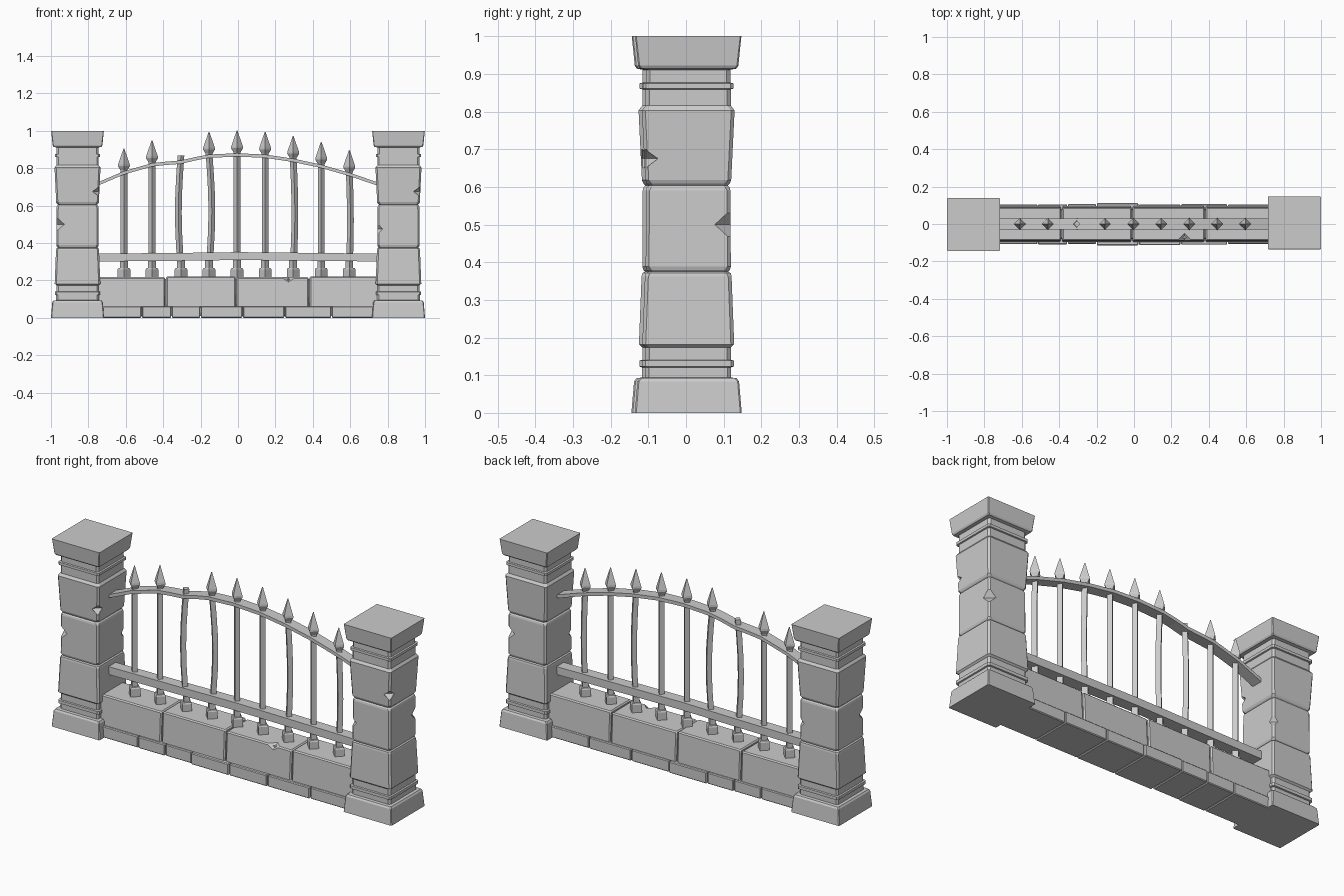
import bpy, bmesh, math, random
from mathutils import Vector

if "Cube" in bpy.data.objects:
    bpy.data.objects.remove(bpy.data.objects["Cube"])

random.seed(4)


def loft(name, rings):
    """Skin a stack of equal-length point rings and cap both ends."""
    bm = bmesh.new()
    vs = [[bm.verts.new(p) for p in ring] for ring in rings]
    n = len(rings[0])
    for a, b in zip(vs, vs[1:]):
        for i in range(n):
            j = (i + 1) % n
            bm.faces.new((a[i], a[j], b[j], b[i]))
    bm.faces.new(vs[0][::-1])
    bm.faces.new(vs[-1])
    bmesh.ops.recalc_face_normals(bm, faces=bm.faces)
    me = bpy.data.meshes.new(name)
    bm.to_mesh(me)
    bm.free()
    ob = bpy.data.objects.new(name, me)
    bpy.context.collection.objects.link(ob)
    return ob


def diamond(x, y, z, r):
    return [(x + r, y, z), (x, y + r, z), (x - r, y, z), (x, y - r, z)]


def rect(x0, x1, y0, y1, z):
    return [(x0, y0, z), (x1, y0, z), (x1, y1, z), (x0, y1, z)]


def chamfered(cx, cy, h, c, z):
    k = h - c
    pts = [(h, -k), (h, k), (k, h), (-k, h), (-h, k), (-h, -k), (-k, -h), (k, -h)]
    return [(cx + x, cy + y, z) for x, y in pts]


def bevel(ob, w):
    m = ob.modifiers.new("bevel", 'BEVEL')
    m.width = w
    m.segments = 1


def chip(target, x, y, z, r, h):
    """Knock a pointed notch out of a stone edge."""
    cut = loft("chip_cutter", [diamond(x, y, z - h, 0.001), diamond(x, y, z, r),
                               diamond(x, y, z + h, 0.001)])
    cut.hide_render = True
    cut.hide_set(True)
    cut.display_type = 'WIRE'
    m = target.modifiers.new("chip", 'BOOLEAN')
    m.operation = 'DIFFERENCE'
    m.solver = 'EXACT'
    m.object = cut


# Stone pillars: (height, half width, corner chamfer)
profile = [(0, .142, .004), (.083, .135, .004), (.092, .129, .006), (.094, .114, .01),
           (.121, .114, .01), (.123, .121, .008), (.139, .121, .008), (.141, .113, .01),
           (.174, .113, .01), (.182, .122, .009), (.362, .115, .009), (.371, .113, .012),
           (.375, .106, .012), (.379, .110, .012), (.388, .113, .009), (.590, .112, .009),
           (.599, .110, .012), (.604, .105, .012), (.609, .110, .012), (.618, .114, .009),
           (.803, .123, .009), (.816, .113, .01), (.859, .113, .01), (.861, .120, .008),
           (.875, .120, .008), (.877, .112, .01), (.911, .112, .01), (.914, .128, .006),
           (.922, .133, .004), (1.0, .141, .003)]
# Chips: (corner x sign, corner y sign, height, radius, half height)
chips = [(1, 1, .50, .042, .038), (1, -1, .675, .036, .026), (-1, -1, .475, .028, .03)]
for name, cx, cy in (("right_pillar", .858, .006), ("left_pillar", -.858, -.003)):
    p = loft(name, [chamfered(cx, cy, h, c, z) for z, h, c in profile])
    for sx, sy, z, r, h in chips:
        if cx < 0:
            sx, sy = -sy, -sx
        chip(p, cx + sx * .112, cy + sy * .112, z, r, h)

# Plinth course of uneven slabs
joints = [-.74, -.515, -.355, -.2, .025, .25, .5, .74]
for a, b in zip(joints, joints[1:]):
    y0 = -.105 - random.uniform(0, .01)
    y1 = .103 + random.uniform(0, .01)
    s = loft("plinth_slab", [rect(a + .002, b - .002, y0, y1, 0),
                             rect(a + .002, b - .002, y0, y1, .061)])
    bevel(s, .004)

# Wall course of large blocks around a recessed core
loft("wall_core", [rect(-.74, .74, -.08, .08, .01), rect(-.74, .74, -.076, .076, .208)])
joints = [-.76, -.387, -.01, .38, .76]
for i, (a, b) in enumerate(zip(joints, joints[1:])):
    top = .217 + (.004 if i % 2 else 0)
    s = loft("wall_block", [rect(a + .003, b - .003, -.096, .096, .055),
                            rect(a + .003, b - .003, -.088, .088, top)])
    bevel(s, .006)
    if i == 2:
        chip(s, .27, -.09, top, .04, .025)

# Rails
arch = [(-.76, .711), (-.61, .775), (-.46, .818), (-.385, .826), (-.305, .832), (-.23, .85),
        (-.155, .864), (-.005, .871), (.145, .864), (.295, .842), (.445, .810), (.595, .767),
        (.76, .711)]
low = [(-.76, .322), (-.3, .326), (0, .33), (.3, .327), (.76, .322)]


def rail(name, pts, hy, hz):
    return loft(name, [[(x, -hy, z - hz), (x, hy, z - hz), (x, hy, z + hz), (x, -hy, z + hz)]
                       for x, z in pts])


rail("top_arched_rail", arch, .03, .009)
rail("bottom_rail", low, .03, .021)

# Bars with feet and spear heads, some bent
arch_z = dict(arch)
bend = {2: -.014, 3: .015, 6: .009, 8: .006}
for i in range(9):
    x = -.61 + .15 * i if i != 2 else -.305
    x = -.155 + .15 * (i - 3) if i > 2 else x
    za = min(arch, key=lambda p: abs(p[0] - x))[1]
    zt = za + (.035 if i == 2 else .015)
    rings = []
    steps = 7 if i in bend else 2
    for k in range(steps):
        t = k / (steps - 1)
        off = bend.get(i, 0) * math.sin(math.pi * t)
        rings.append(diamond(x + off, off * .5, .26 + (zt - .26) * t, .018))
    loft("bar", rings)
    loft("bar_foot", [diamond(x, 0, z, r) for z, r in
                      ((.21, .034), (.258, .034), (.266, .029), (.267, .021), (.31, .021))])
    if i != 2:
        tip = za + .13
        loft("spear_head", [diamond(x, 0, z, r) for z, r in
                            ((za, .017), (za + .014, .019), (za + .036, .032),
                             (za + .046, .031), (tip, .002))])
